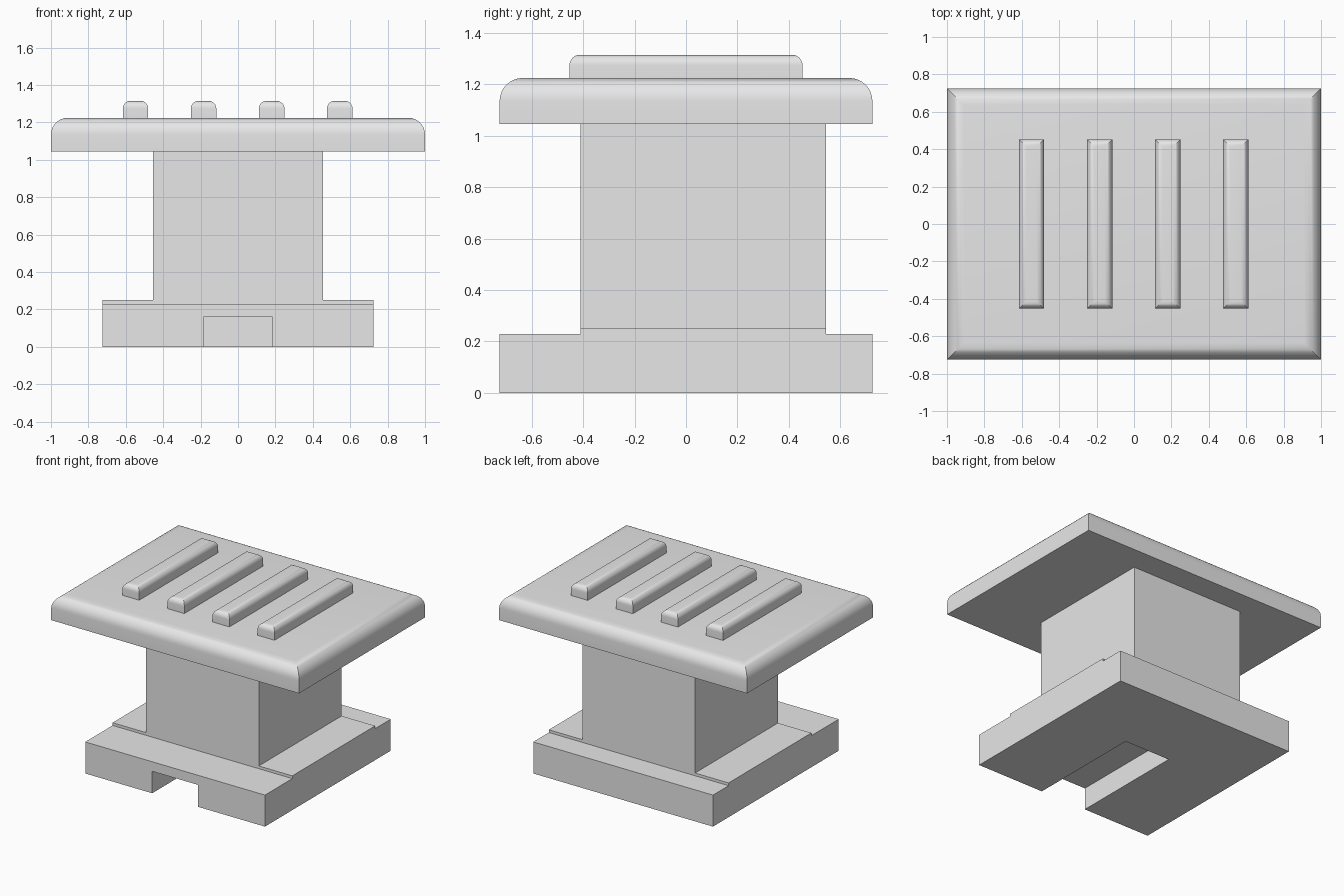
import bpy
import bmesh
from mathutils import Vector

cube = bpy.data.objects.get("Cube")
if cube:
    bpy.data.objects.remove(cube, do_unlink=True)

grey = bpy.data.materials.new("light grey")
grey.use_nodes = True
colour = (0.8, 0.8, 0.8, 1)
grey.diffuse_color = colour
grey.node_tree.nodes["Principled BSDF"].inputs["Base Color"].default_value = colour


def finish(bm, name):
    """Turn a bmesh into a named object with the shared material."""
    bmesh.ops.recalc_face_normals(bm, faces=bm.faces)
    mesh = bpy.data.meshes.new(name)
    bm.to_mesh(mesh)
    bm.free()
    mesh.materials.append(grey)
    obj = bpy.data.objects.new(name, mesh)
    bpy.context.collection.objects.link(obj)
    return obj


def activate(obj):
    bpy.ops.object.select_all(action="DESELECT")
    obj.select_set(True)
    bpy.context.view_layer.objects.active = obj


def box(name, low, high, top_radius=0):
    """Box between two corners, with its top rim optionally rounded."""
    low, high = Vector(low), Vector(high)
    bm = bmesh.new()
    bmesh.ops.create_cube(bm, size=1)
    bmesh.ops.scale(bm, vec=high - low, verts=bm.verts)
    bmesh.ops.translate(bm, vec=(low + high) / 2, verts=bm.verts)
    if top_radius:
        rim = [e for e in bm.edges if all(v.co.z > high.z - 1e-4 for v in e.verts)]
        bmesh.ops.bevel(bm, geom=rim, offset=top_radius, segments=8,
                        profile=0.5, affect="EDGES")
    obj = finish(bm, name)
    if top_radius:
        activate(obj)
        bpy.ops.object.shade_smooth_by_angle(angle=0.5)
    return obj


HALF = 0.725          # half depth of base and top slab
BACK, FRONT = 0.545, -0.41   # pillar faces, shared with the raised step

# Base: stepped side profile extruded across the width
profile = [(-HALF, 0), (HALF, 0), (HALF, 0.23), (BACK, 0.23),
           (BACK, 0.25), (FRONT, 0.25), (FRONT, 0.23), (-HALF, 0.23)]
bm = bmesh.new()
side = bm.faces.new([bm.verts.new((-HALF, y, z)) for y, z in profile])
extruded = bmesh.ops.extrude_face_region(bm, geom=[side])["geom"]
bmesh.ops.translate(bm, vec=(2 * HALF, 0, 0),
                    verts=[v for v in extruded if isinstance(v, bmesh.types.BMVert)])
base = finish(bm, "base")

# Slot under the front of the base
cutter = box("slot_cutter", (-0.185, -1, -0.2), (0.185, 0.135, 0.16))
cutter.hide_render = True
slot = base.modifiers.new("slot", "BOOLEAN")
slot.operation = "DIFFERENCE"
slot.solver = "EXACT"
slot.object = cutter
activate(base)
bpy.ops.object.modifier_apply(modifier=slot.name)
bpy.data.objects.remove(cutter, do_unlink=True)

# Pillar and rounded top slab
box("pillar", (-0.455, FRONT, 0.25), (0.455, BACK, 1.045))
box("top_slab", (-1, -HALF, 1.045), (1, HALF, 1.225), 0.09)

# Four raised bars on the slab
for i in range(4):
    x = -0.548 + i * 0.364
    box(f"raised_bar_{i + 1}", (x - 0.068, -0.453, 1.225), (x + 0.068, 0.453, 1.315), 0.04)
